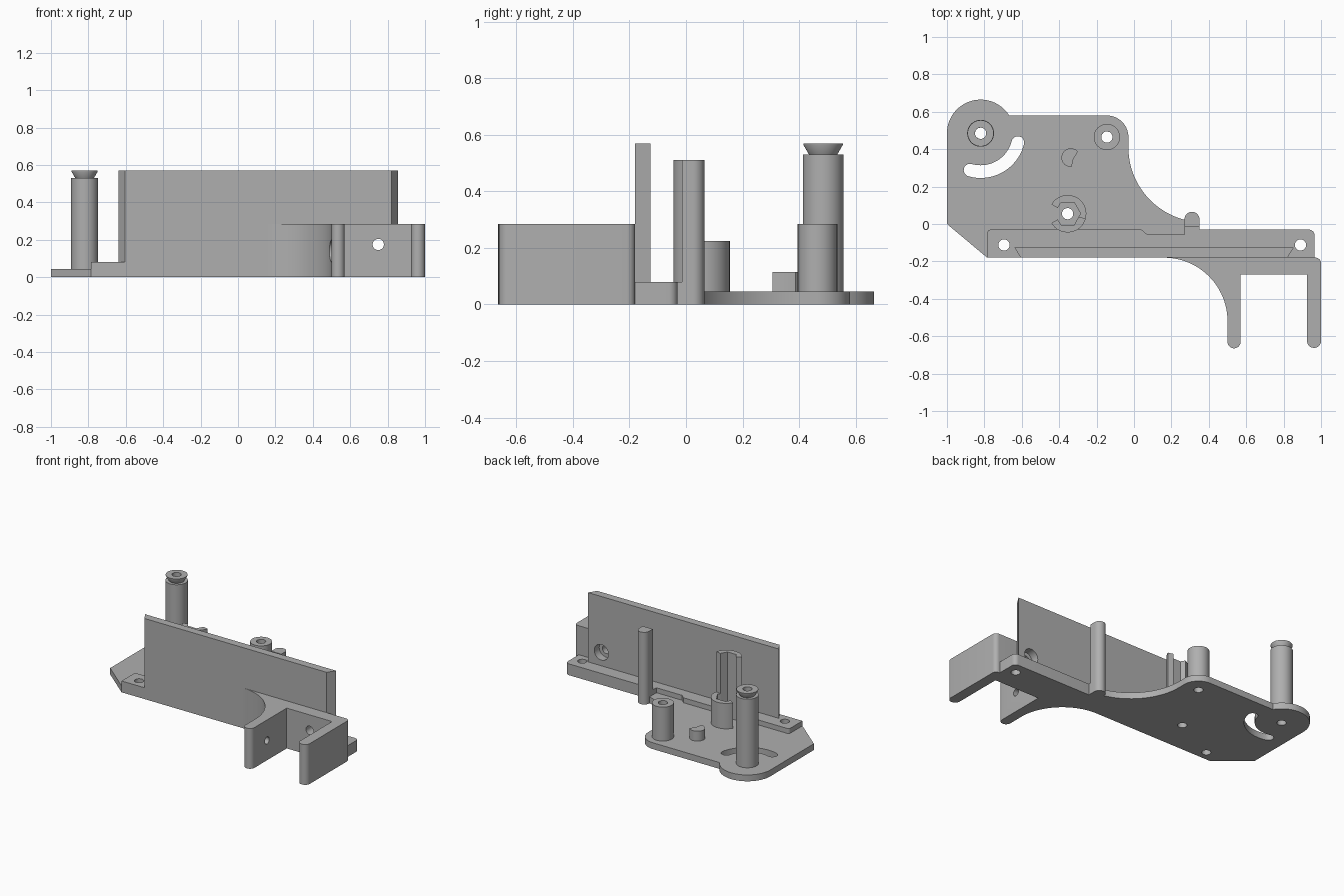
import bpy, bmesh
from math import sin, cos, radians, pi

cube = bpy.data.objects.get("Cube")
if cube:
    bpy.data.objects.remove(cube, do_unlink=True)

grey = bpy.data.materials.new("plain grey")
grey.use_nodes = True
COLOUR = (0.43, 0.43, 0.43, 1)
grey.diffuse_color = COLOUR
grey.node_tree.nodes["Principled BSDF"].inputs["Base Color"].default_value = COLOUR


def arc(cx, cy, r, a0, a1, n=16):
    steps = [radians(a0 + (a1 - a0) * i / n) for i in range(n + 1)]
    return [(cx + r * cos(a), cy + r * sin(a)) for a in steps]


def finish(name, bm):
    bmesh.ops.recalc_face_normals(bm, faces=bm.faces)
    mesh = bpy.data.meshes.new(name)
    bm.to_mesh(mesh)
    bm.free()
    obj = bpy.data.objects.new(name, mesh)
    bpy.context.collection.objects.link(obj)
    mesh.materials.append(grey)
    return obj


def prism(name, outline, z0, z1):
    bm = bmesh.new()
    face = bm.faces.new([bm.verts.new((x, y, z0)) for x, y in outline])
    top = bmesh.ops.extrude_face_region(bm, geom=[face])["geom"]
    verts = [v for v in top if isinstance(v, bmesh.types.BMVert)]
    bmesh.ops.translate(bm, verts=verts, vec=(0, 0, z1 - z0))
    return finish(name, bm)


def lathe(name, x, y, profile, segments=40):
    bm = bmesh.new()
    verts = [bm.verts.new((x + r, y, z)) for r, z in profile]
    edges = [bm.edges.new((verts[i - 1], verts[i])) for i in range(len(verts))]
    bmesh.ops.spin(bm, geom=verts + edges, cent=(x, y, 0), axis=(0, 0, 1),
                   angle=2 * pi, steps=segments, use_duplicate=False)
    bmesh.ops.remove_doubles(bm, verts=bm.verts, dist=0.0001)
    return finish(name, bm)


def drill(location, r, depth, rotation=(0, 0, 0)):
    bpy.ops.mesh.primitive_cylinder_add(vertices=32, radius=r, depth=depth,
                                        location=location, rotation=rotation)
    return bpy.context.object


def cut(obj, cutters):
    for cutter in cutters:
        cutter.hide_render = True
        mod = obj.modifiers.new("cut", "BOOLEAN")
        mod.operation = "DIFFERENCE"
        mod.solver = "EXACT"
        mod.object = cutter
        bpy.context.view_layer.objects.active = obj
        bpy.ops.object.modifier_apply(modifier=mod.name)
        bpy.data.objects.remove(cutter, do_unlink=True)


PIVOT = (-0.82, 0.485)
BOSS = (-0.145, 0.465)
CLIP = (-0.355, 0.055)
HOLE = 0.03
PLATE = 0.045
RAIL = 0.08

# Base plate with curved slot and through holes
plate = prism("base_plate",
              [(-1, 0), (-0.785, -0.18), (-0.78, -0.06), (0.28, -0.06)]
              + arc(0.37, 0.41, 0.4, 256, 180, 28)
              + arc(*BOSS, 0.115, 0, 90)
              + arc(*PIVOT, 0.18, 32, 180, 32), 0, PLATE)
slot_ends = [(PIVOT[0] + 0.205 * cos(radians(a)), PIVOT[1] + 0.205 * sin(radians(a)))
             for a in (-106, -14)]
slot = prism("slot_cutter",
             arc(*PIVOT, 0.239, -106, -14, 24)
             + arc(*slot_ends[1], 0.034, -14, 166, 10)[1:-1]
             + arc(*PIVOT, 0.171, -14, -106, 24)
             + arc(*slot_ends[0], 0.034, 74, 254, 10)[1:-1], -0.1, 0.2)
cut(plate, [slot] + [drill((x, y, 0), HOLE, 0.4) for x, y in (PIVOT, BOSS, CLIP)])

# Rail with a shallow notch at the back and two screw holes
rail = prism("rail",
             [(-0.785, -0.18), (0.965, -0.18)]
             + arc(0.935, -0.06, 0.03, 0, 90, 8)
             + [(0.35, -0.03), (0.35, -0.01), (0.27, -0.01), (0.27, -0.055),
                (0.07, -0.055), (0.04, -0.03)]
             + arc(-0.765, -0.05, 0.02, 90, 180, 6), 0, RAIL)
cut(rail, [drill((x, -0.112, 0), HOLE, 0.4) for x in (-0.695, 0.89)])

# Upright wall with angled ends and a counterbore
wall = prism("wall", [(-0.605, -0.18), (0.82, -0.18), (0.855, -0.125), (-0.64, -0.125)],
             RAIL, 0.57)
cut(wall, [drill((0.75, -0.15, 0.175), 0.055, 0.2, (pi / 2, 0, 0))])

# Two-legged bracket with a swept side
bracket = prism("bracket",
                arc(0.16, -0.52, 0.34, 90, 0, 28)
                + arc(0.535, -0.63, 0.035, 180, 360, 12)
                + [(0.57, -0.27), (0.925, -0.27)]
                + arc(0.9625, -0.625, 0.0375, 180, 360, 12)
                + arc(0.97, -0.21, 0.03, 0, 90, 8), 0, 0.285)
cut(bracket, [drill((0.75, -0.2, 0.175), HOLE, 0.3, (pi / 2, 0, 0)),
              drill((0.43, -0.49, 0.14), 0.058, 0.2, (0, pi / 2, 0)),
              drill((0.55, -0.49, 0.14), 0.025, 0.2, (0, pi / 2, 0))])

# Tall hollow post with flared cap, and the shorter boss
lathe("pivot_post", *PIVOT, [(HOLE, PLATE), (0.072, PLATE), (0.072, 0.53), (0.05, 0.53),
                             (0.07, 0.565), (0.07, 0.57), (HOLE, 0.57)])
lathe("short_boss", *BOSS, [(HOLE, PLATE), (0.07, PLATE), (0.07, 0.285), (HOLE, 0.285)])

# Open clip with a hexagonal socket, taller on its front half
def clip_half(name, start, end, corners, height):
    inner = [arc(*CLIP, 0.07 if a % 60 == 0 else 0.061, a, a, 1)[0] for a in corners]
    prism(name, arc(*CLIP, 0.1, start, end, 20) + inner, PLATE, height)


clip_half("clip_front", -150, -15, (-15, -60, -120, -150), 0.51)
clip_half("clip_back", -15, 150, (150, 120, 60, 0, -15), 0.225)

# Slim round-backed post beside the rail
prism("slim_post", [(0.27, -0.015), (0.35, -0.015)] + arc(0.31, 0.025, 0.04, 0, 180, 18),
      0, 0.51)

# Small stop peg with a missing sector
prism("stop_peg", arc(-0.338, 0.355, 0.05, 40, 275, 24) + [(-0.325, 0.345)], PLATE, 0.115)

# Smooth the curved walls and keep the edges sharp
bpy.ops.object.select_all(action="DESELECT")
parts = [o for o in bpy.context.scene.objects
         if o.type == "MESH" and grey.name in o.data.materials]
for part in parts:
    part.select_set(True)
bpy.context.view_layer.objects.active = parts[0]
bpy.ops.object.shade_smooth_by_angle(angle=radians(30))
